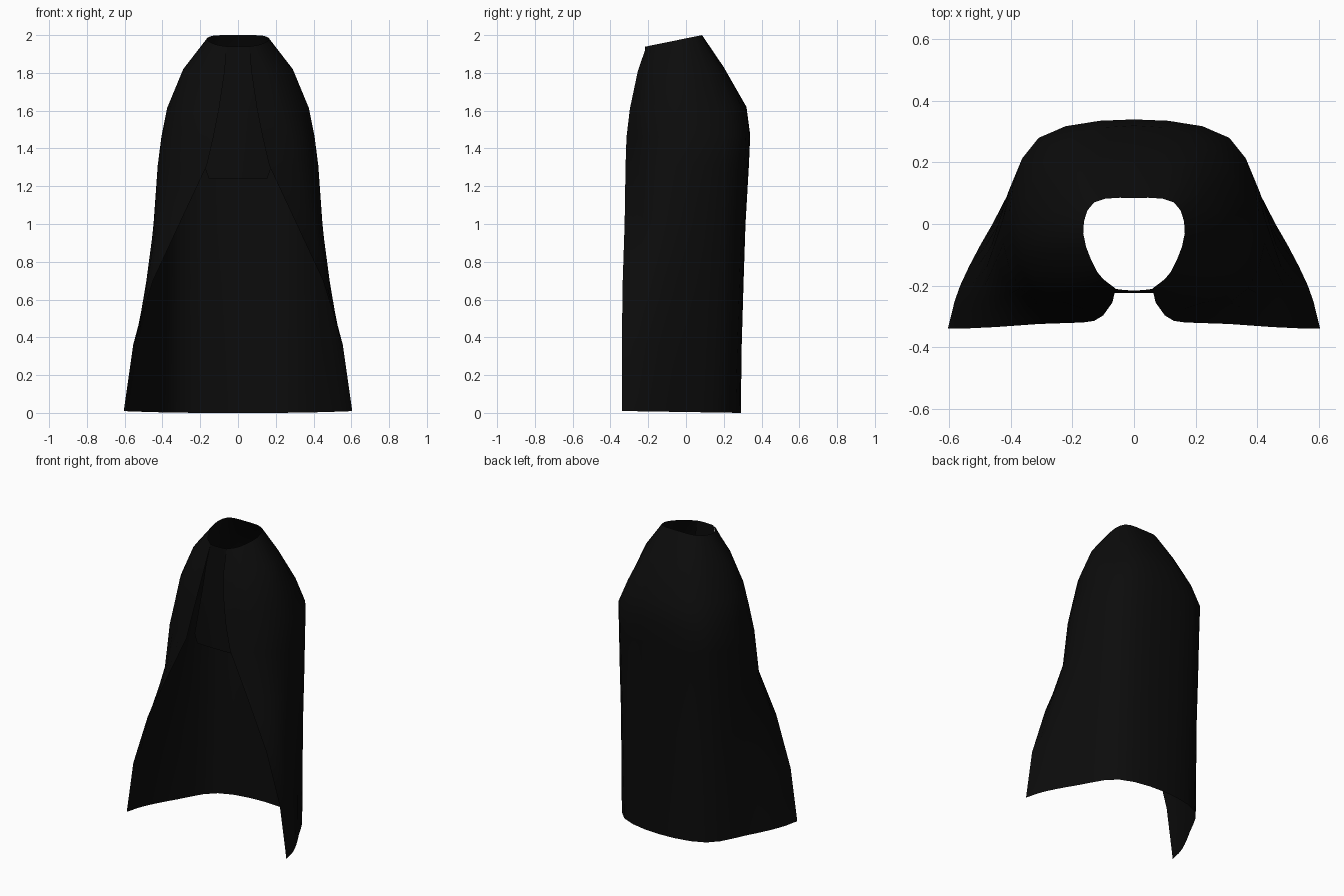
import bpy, bmesh
from mathutils import Vector

default = bpy.data.objects.get("Cube")
if default:
    bpy.data.objects.remove(default, do_unlink=True)

black = bpy.data.materials.new("black cloth")
black.use_nodes = True
colour = (0.0035, 0.0035, 0.0035, 1)
black.diffuse_color = colour
black.node_tree.nodes["Principled BSDF"].inputs["Base Color"].default_value = colour


def smooth_row(points, steps=3):
    """Catmull-Rom curve through one half section, level across the centre line."""
    pts = [Vector(p) for p in points]
    before = Vector((-pts[1].x, pts[1].y))
    after = pts[-1] * 2 - pts[-2]
    pts = [before] + pts + [after]
    row = []
    for a, b, c, d in zip(pts, pts[1:], pts[2:], pts[3:]):
        for i in range(steps):
            t = i / steps
            row.append((b * 2 + (c - a) * t + (a * 2 - b * 5 + c * 4 - d) * t * t
                        + (b * 3 - a - c * 3 + d) * t ** 3) / 2)
    row.append(pts[-2])
    row[0].x = 0
    return row


def sheet(name, rows):
    """Skin rows of points into a half sheet, then mirror it across x."""
    bm = bmesh.new()
    grid = [[bm.verts.new(p) for p in row] for row in rows]
    for upper, lower in zip(grid, grid[1:]):
        for i in range(len(upper) - 1):
            bm.faces.new((upper[i], upper[i + 1], lower[i + 1], lower[i]))
    mesh = bpy.data.meshes.new(name)
    bm.to_mesh(mesh)
    bm.free()
    mesh.materials.append(black)
    mesh.shade_smooth()
    obj = bpy.data.objects.new(name, mesh)
    bpy.context.collection.objects.link(obj)
    mirror = obj.modifiers.new("mirror", "MIRROR")
    mirror.use_clip = True
    return obj


# Cape levels: back height, front height, then back, rear corner, side,
# front corner and front edge of the half section
levels = [
    (2, 1.94, (0, .085), (.13, .07), (.165, -.03), (.12, -.155), (.06, -.21)),
    (1.83, 1.81, (0, .2), (.19, .16), (.29, -.03), (.2, -.19), (.07, -.255)),
    (1.62, 1.61, (0, .32), (.26, .25), (.375, -.02), (.28, -.22), (.1, -.297)),
    (1.47, 1.46, (0, .34), (.31, .28), (.405, .04), (.34, -.2), (.13, -.315)),
    (1.31, 1.31, (0, .333), (.31, .27), (.425, .02), (.37, -.21), (.165, -.32)),
    (1, 1, (0, .315), (.31, .255), (.435, .02), (.43, -.17), (.31, -.325)),
    (.7, .7, (0, .305), (.31, .245), (.44, 0), (.485, -.2), (.45, -.335)),
    (.36, .36, (0, .295), (.31, .235), (.45, 0), (.53, -.2), (.555, -.34)),
    (0, .01, (0, .29), (.31, .225), (.46, 0), (.565, -.2), (.605, -.34)),
]
rows = []
for z_back, z_front, *section in levels:
    row = smooth_row(section)
    y_back, y_front = row[0].y, row[-1].y
    rows.append([(p.x, p.y, z_back + (z_front - z_back) * (y_back - p.y) / (y_back - y_front))
                 for p in row])
cape = sheet("cape", rows)

# Bib closing the front below the neck, tucked behind the cape edges
bib_rows = []
for z, half, y in ((1.94, .06, -.216), (1.8, .09, -.222), (1.6, .12, -.225),
                   (1.3, .175, -.225), (1.24, .155, -.225)):
    bib_rows.append([(half * k / 4, y + .005 * (k / 4) ** 2, z) for k in range(4, -1, -1)])
bib = sheet("bib", bib_rows)
